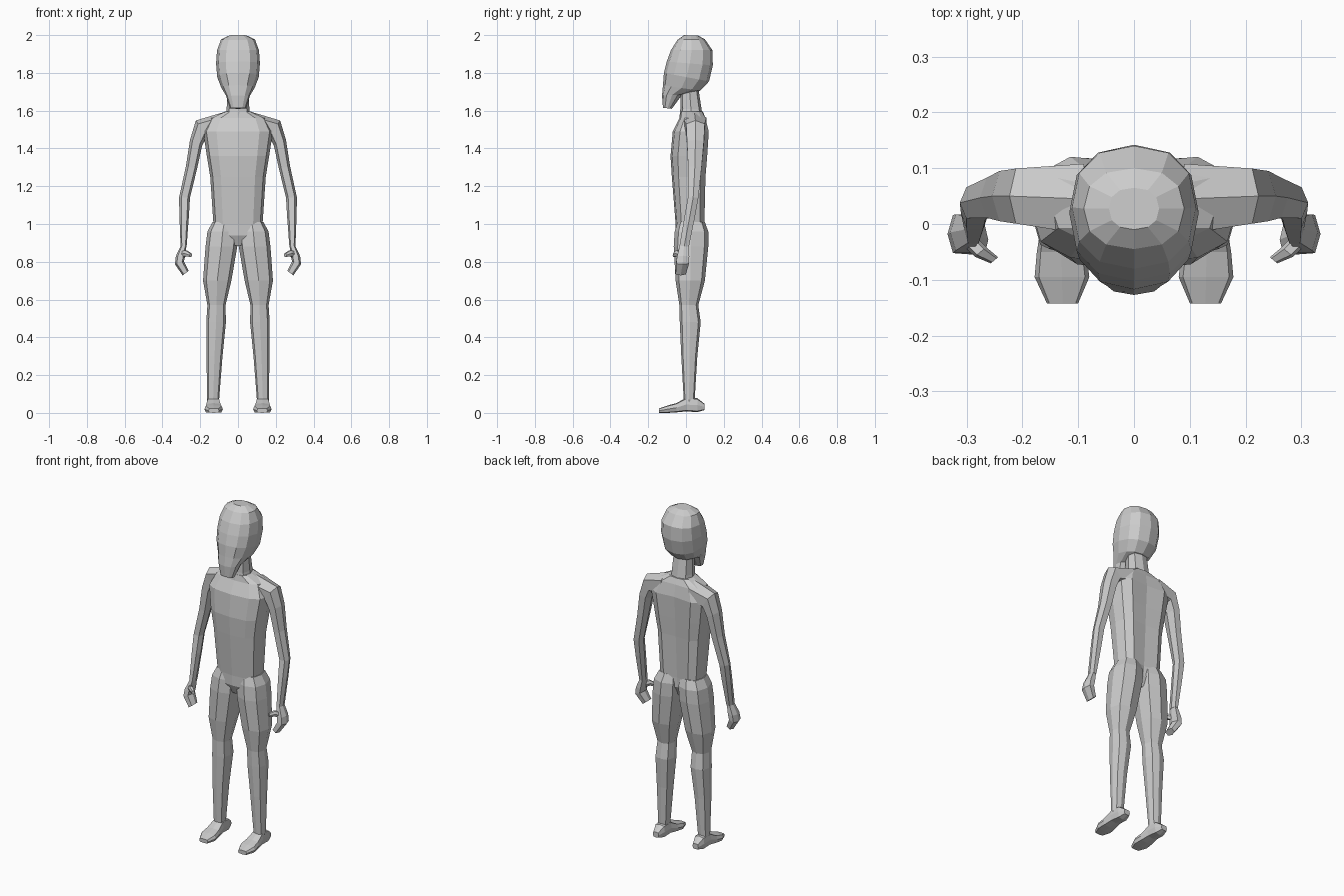
import bpy, bmesh, math
from mathutils import Vector as V


def ring(c, u, v, n=8, p=0.75, dent=0.0):
    """Rounded n-gon around c, spanned by half-axes u and v."""
    c, u, v = V(c), V(u), V(v)
    pts = []
    for i in range(n):
        a = 2 * math.pi * i / n
        k = [math.copysign(abs(t) ** p, t) if abs(t) > 1e-6 else 0.0
             for t in (math.cos(a), math.sin(a))]
        q = c + u * k[0] + v * k[1]
        if i * 4 == n:
            q.y -= dent
        pts.append(q)
    return pts


def level(z, x0, x1, y0, y1, n=8, zb=None, **kw):
    """Ring from its x/y extents; z at the front, zb at the back."""
    zb = z if zb is None else zb
    return ring(((x0 + x1) / 2, (y0 + y1) / 2, (z + zb) / 2),
                ((x1 - x0) / 2, 0, 0),
                (0, (y1 - y0) / 2, (zb - z) / 2), n, **kw)


def loft(name, rings, side=1):
    bm = bmesh.new()
    rows = [[bm.verts.new((side * p.x, p.y, p.z)) for p in r] for r in rings]
    for a, b in zip(rows, rows[1:]):
        n = len(a)
        for i in range(n):
            j = (i + 1) % n
            bm.faces.new((a[i], a[j], b[j], b[i]))
    bm.faces.new(rows[0])
    bm.faces.new(rows[-1])
    bmesh.ops.recalc_face_normals(bm, faces=bm.faces)
    me = bpy.data.meshes.new(name)
    bm.to_mesh(me)
    bm.free()
    ob = bpy.data.objects.new(name, me)
    bpy.context.collection.objects.link(ob)
    return ob


def pair(name, rings):
    loft(name + "_left", rings, 1)
    loft(name + "_right", rings, -1)


# Torso: z, half width, front y, back y, spine groove
torso = [(0.885, 0.05, -0.03, 0.06, 0), (0.94, 0.13, -0.055, 0.11, 0.03),
         (1.0, 0.13, -0.055, 0.105, 0.02), (1.25, 0.147, -0.075, 0.112, 0.015),
         (1.36, 0.165, -0.082, 0.122, 0.02), (1.49, 0.185, -0.07, 0.13, 0.02),
         (1.56, 0.15, -0.035, 0.11, 0.01), (1.595, 0.07, -0.03, 0.09, 0)]
loft("torso", [level(z, -w, w, f, b, 12, p=0.7, dent=d) for z, w, f, b, d in torso])

# Neck
loft("neck", [level(z, -w, w, f, b, 8) for z, w, f, b in
              [(1.56, 0.068, -0.035, 0.09), (1.61, 0.06, -0.03, 0.082),
               (1.74, 0.055, -0.03, 0.062)]])

# Head: front z, back z, half width, front y, back y
head = [(1.615, 1.61, 0.042, -0.122, -0.075), (1.68, 1.685, 0.065, -0.127, -0.02),
        (1.735, 1.705, 0.088, -0.122, 0.075), (1.80, 1.755, 0.11, -0.117, 0.122),
        (1.86, 1.84, 0.116, -0.102, 0.142), (1.92, 1.92, 0.111, -0.08, 0.14),
        (1.975, 1.978, 0.09, -0.045, 0.1), (2.0, 1.997, 0.045, -0.01, 0.065)]
loft("head", [level(zf, -w, w, f, b, 12, zb=zb, p=0.85) for zf, zb, w, f, b in head])

# Arms and hands: centre, outward half-axis (x, z), y half-axis
arm = [((0.09, 0.045, 1.53), (0, 0.058), 0.07),
       ((0.195, 0.05, 1.503), (0.028, 0.045), 0.055),
       ((0.222, 0.05, 1.43), (0.032, 0.015), 0.05),
       ((0.246, 0.047, 1.3), (0.03, 0.005), 0.04),
       ((0.283, 0.038, 1.14), (0.029, 0), 0.031),
       ((0.285, 0.02, 1.04), (0.025, 0), 0.031),
       ((0.288, -0.01, 0.88), (0.016, 0), 0.028)]
hand = [((0.288, -0.01, 0.885), (0.015, 0), 0.026),
        ((0.304, -0.015, 0.83), (0.025, 0), 0.036),
        ((0.31, -0.018, 0.795), (0.024, -0.008), 0.038),
        ((0.277, -0.028, 0.74), (0.016, -0.012), 0.03)]
for name, rows in (("arm", arm), ("hand", hand)):
    pair(name, [ring(c, (ux, 0, uz), (0, v, 0), 6) for c, (ux, uz), v in rows])
pair("thumb", [ring(c, (r * 0.6, -r * 0.5, 0), (0, 0, r), 6) for c, r in
               [((0.305, -0.02, 0.835), 0.018), ((0.275, -0.05, 0.845), 0.017),
                ((0.25, -0.065, 0.835), 0.011)]])

# Legs: z, inner x, outer x, front y, back y
leg = [(1.01, 0.01, 0.135, -0.045, 0.1), (0.96, 0, 0.162, -0.06, 0.118),
       (0.88, 0.004, 0.172, -0.065, 0.118), (0.7, 0.035, 0.185, -0.055, 0.1),
       (0.57, 0.066, 0.162, -0.035, 0.065), (0.48, 0.064, 0.168, -0.033, 0.078),
       (0.3, 0.082, 0.167, -0.025, 0.06), (0.07, 0.1, 0.163, -0.012, 0.046),
       (0.04, 0.1, 0.163, -0.012, 0.046)]
pair("leg", [level(*r) for r in leg])

# Feet: y, inner x, outer x, bottom z, top z
foot = [(0.098, 0.112, 0.15, 0.015, 0.048), (0.06, 0.098, 0.163, 0.004, 0.078),
        (0.0, 0.095, 0.166, 0.008, 0.08), (-0.05, 0.086, 0.174, 0.003, 0.052),
        (-0.095, 0.08, 0.178, 0, 0.04), (-0.142, 0.1, 0.156, 0, 0.024)]
pair("foot", [ring(((a + b) / 2, y, (c + d) / 2), ((b - a) / 2, 0, 0),
                   (0, 0, (d - c) / 2), 8, 0.5) for y, a, b, c, d in foot])
